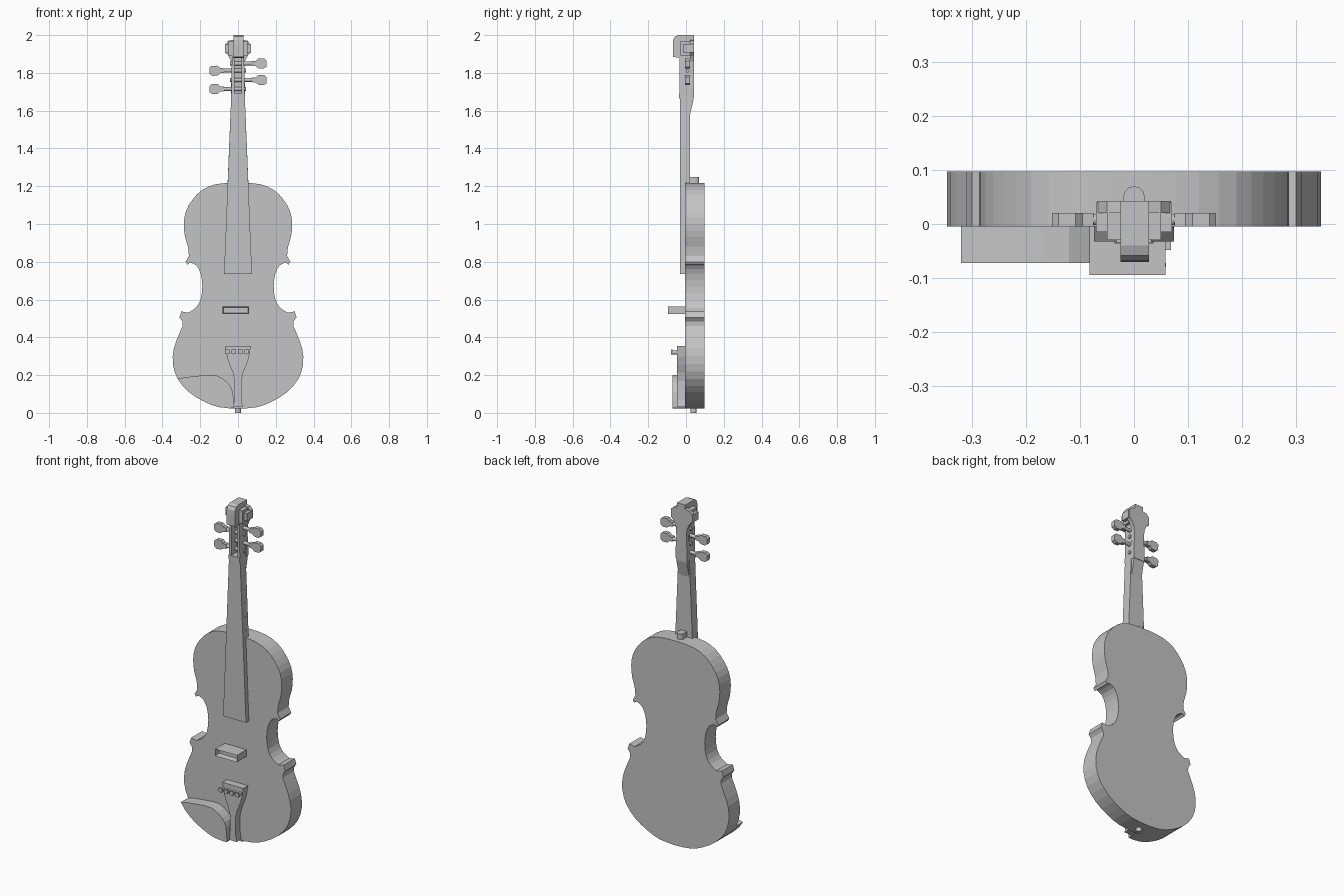
import bpy, bmesh, math
from mathutils import Vector

if "Cube" in bpy.data.objects:
    bpy.data.objects.remove(bpy.data.objects["Cube"])

grey = bpy.data.materials.new("plain grey")
grey.use_nodes = True
grey.diffuse_color = (0.55, 0.55, 0.55, 1)
grey.node_tree.nodes["Principled BSDF"].inputs["Base Color"].default_value = grey.diffuse_color


def finish(name, bm):
    bmesh.ops.recalc_face_normals(bm, faces=bm.faces)
    mesh = bpy.data.meshes.new(name)
    bm.to_mesh(mesh)
    bm.free()
    mesh.materials.append(grey)
    obj = bpy.data.objects.new(name, mesh)
    bpy.context.collection.objects.link(obj)
    return obj


def prism(name, outline, lo, hi, axis="y"):
    """Extrude an (x, z) outline along y, or a (y, z) outline along x."""
    bm = bmesh.new()
    place = (lambda p, d: (p[0], d, p[1])) if axis == "y" else (lambda p, d: (d, p[0], p[1]))
    face = bm.faces.new([bm.verts.new(place(p, lo)) for p in outline])
    new = bmesh.ops.extrude_face_region(bm, geom=[face])["geom"]
    shift = Vector(place((0, 0), hi - lo))
    bmesh.ops.translate(bm, vec=shift, verts=[v for v in new if isinstance(v, bmesh.types.BMVert)])
    return finish(name, bm)


def box(name, x, y, z):
    return prism(name, [(x[0], z[0]), (x[1], z[0]), (x[1], z[1]), (x[0], z[1])], *y)


def cylinder(name, start, end, radius, sides=12):
    a, b = Vector(start), Vector(end)
    bm = bmesh.new()
    bmesh.ops.create_cone(bm, cap_ends=True, segments=sides, radius1=radius,
                          radius2=radius, depth=(b - a).length)
    bm.transform((b - a).to_track_quat("Z", "Y").to_matrix().to_4x4())
    bmesh.ops.translate(bm, vec=(a + b) / 2, verts=bm.verts)
    return finish(name, bm)


def mirrored(half):
    return half + [(-x, z) for x, z in reversed(half) if x > 0]


def smooth(points, steps=2):
    """Catmull-Rom curve through the points."""
    p = [Vector(q) for q in points]
    p = [p[0]] + p + [p[-1]]
    out = []
    for a, b, c, d in zip(p, p[1:], p[2:], p[3:]):
        for i in range(steps):
            t = i / steps
            q = b + (c - a) * t / 2 + (a - 2.5 * b + 2 * c - d / 2) * t**2 \
                + (1.5 * (b - c) + (d - a) / 2) * t**3
            out.append((q.x, q.y))
    return out + [tuple(points[-1])]


# Body: waisted outline with four corners
lower = smooth([(0, .022), (.1, .03), (.18, .06), (.26, .11), (.32, .18), (.345, .26),
                (.34, .34), (.315, .41), (.293, .46)])
waist = smooth([(.265, .53), (.225, .555), (.198, .6), (.189, .67), (.197, .735),
                (.22, .78), (.255, .797)])
upper = smooth([(.26, .83), (.265, .88), (.28, .93), (.287, 1.0), (.275, 1.07),
                (.24, 1.13), (.19, 1.18), (.12, 1.21), (.04, 1.218)])
half = lower + [(.295, .485), (.31, .505), (.3, .537)] + waist + [(.268, .785), (.277, .8)] + upper
prism("body", mirrored(half), -.005, .097)

# Chin rest follows the lower right rim
rim = [(-x, z) for x, z in lower if x > .02 and z < .181]
top_edge = smooth([(-.322, .183), (-.22, .195), (-.12, .2), (-.055, .16), (-.027, .11), (-.022, .026)])
prism("chin_rest", rim + top_edge[1:], -.072, -.005)

# Tailpiece with its four tuning pins
tail = [(.025, .03), (.018, .07), (.018, .17), (.028, .215), (.045, .255), (.058, .295), (.068, .355)]
prism("tailpiece", mirrored(tail), -.048, -.005)
for i in range(4):
    x = -.058 + .035 * i
    cylinder("tuner_pin", (x, -.08, .32), (x, -.045, .32), .01)
    box("tuner_head", (x - .012, x + .012), (-.08, -.072), (.312, .335))

# Bridge with a recessed front
bridge = box("bridge", (-.082, .058), (-.094, -.005), (.523, .563))
bm = bmesh.new()
bm.from_mesh(bridge.data)
front = min(bm.faces, key=lambda f: f.calc_center_median().y)
bmesh.ops.inset_region(bm, faces=[front], thickness=.008)
bmesh.ops.translate(bm, vec=(0, .03, 0), verts=front.verts)
bm.to_mesh(bridge.data)
bm.free()

# Fingerboard, neck, heel button and end pin
prism("fingerboard", mirrored([(.074, .735), (.036, 1.675)]), -.032, -.004)
prism("neck", mirrored([(.055, 1.216), (.036, 1.675)]), -.004, .02)
prism("neck_flare", [(.015, 1.55), (.015, 1.69), (.042, 1.69), (.04, 1.66)], -.034, .034, "x")
button = [(.02 * math.cos(a * math.pi / 6), .05 + .02 * math.sin(a * math.pi / 6)) for a in range(7)]
bm = bmesh.new()
ring = [bm.verts.new((x, y, 1.21)) for x, y in button + [(-.02, .015), (.02, .015)]]
new = bmesh.ops.extrude_face_region(bm, geom=[bm.faces.new(ring)])["geom"]
bmesh.ops.translate(bm, vec=(0, 0, .04), verts=[v for v in new if isinstance(v, bmesh.types.BMVert)])
finish("heel_button", bm)
cylinder("end_pin", (0, .04, 0), (0, .04, .03), .016)

# Pegbox: open at the front, closed by a flared back plate
for s in (-1, 1):
    wall = [(s * .036, 1.67), (s * .02, 1.67), (s * .018, 1.9), (s * .032, 1.9)]
    prism("pegbox_wall", wall, -.034, .022)
box("nut", (-.036, .036), (-.036, .02), (1.665, 1.69))
back = [(.036, 1.67), (.038, 1.72), (.032, 1.8), (.036, 1.86), (.05, 1.89), (.068, 1.91),
        (.068, 1.95), (.05, 1.97), (.025, 1.975)]
prism("pegbox_back", mirrored(back), .02, .043)

# Scroll: rounded hook with stepped ears
hook = [(.043, 1.88), (.043, 2), (-.04, 2), (-.058, 1.993), (-.068, 1.975), (-.07, 1.95),
        (-.07, 1.885), (-.035, 1.88)]
prism("scroll", hook, -.025, .028, "x")
box("scroll_inner_ears", (-.05, .05), (-.03, .03), (1.892, 1.968))
box("scroll_outer_ears", (-.07, .07), (-.015, .04), (1.907, 1.952))

# Pegs: flat paddle heads on round shafts, alternating sides
paddle = [(.075, -.012), (.095, -.014), (.108, -.026), (.135, -.028), (.15, -.018), (.152, .014),
          (.14, .025), (.108, .026), (.095, .014), (.075, .012)]
for side, z in ((-1, 1.715), (1, 1.763), (-1, 1.812), (1, 1.85)):
    prism("peg_head", [(side * x, z + dz) for x, dz in paddle], -.005, .02)
    cylinder("peg_shaft", (side * .09, .008, z), (-side * .042, .008, z), .01)
